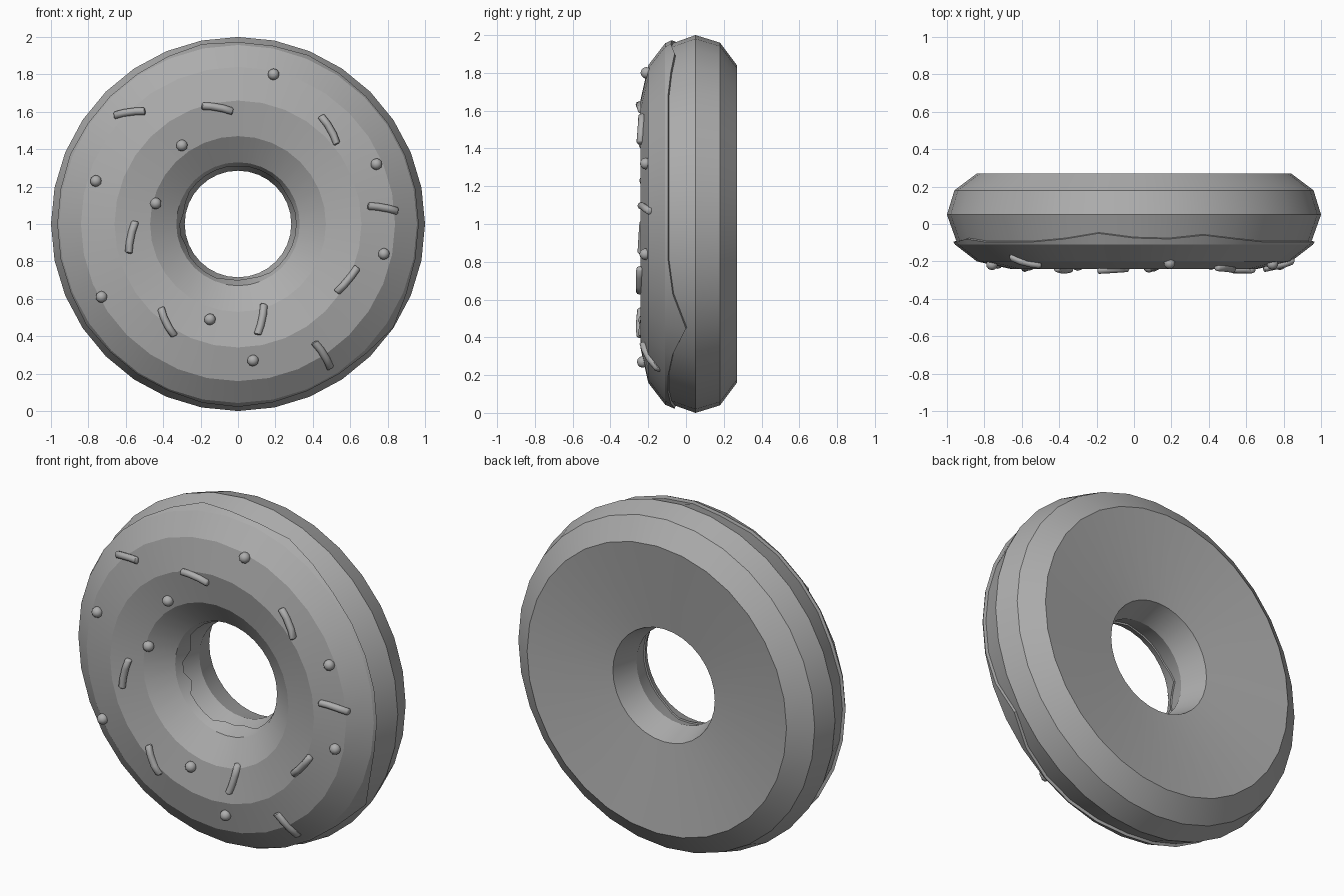
import bpy, bmesh, math
from mathutils import Vector

if "Cube" in bpy.data.objects:
    bpy.data.objects.remove(bpy.data.objects["Cube"])

SEG = 32

# One mid-dark grey for every part
GREY = bpy.data.materials.new("dark_grey")
GREY.diffuse_color = (0.42, 0.42, 0.42, 1)
GREY.use_nodes = True
GREY.node_tree.nodes["Principled BSDF"].inputs["Base Color"].default_value = GREY.diffuse_color


def finish(name, bm, angle):
    me = bpy.data.meshes.new(name)
    bm.to_mesh(me)
    bm.free()
    me.materials.append(GREY)
    ob = bpy.data.objects.new(name, me)
    bpy.context.collection.objects.link(ob)
    bpy.ops.object.select_all(action='DESELECT')
    ob.select_set(True)
    bpy.context.view_layer.objects.active = ob
    bpy.ops.object.shade_smooth_by_angle(angle=math.radians(angle))
    return ob


def ring_mesh(name, profile_at):
    """Revolve a closed (radius, y) profile, which may vary per step, around the y axis."""
    bm = bmesh.new()
    rings = []
    for k in range(SEG):
        a = 2 * math.pi * k / SEG
        rings.append([bm.verts.new((r * math.cos(a), y, 1 + r * math.sin(a)))
                      for r, y in profile_at(k)])
    n = len(rings[0])
    for k in range(SEG):
        p, q = rings[k], rings[(k + 1) % SEG]
        for i in range(n):
            j = (i + 1) % n
            bm.faces.new((p[i], p[j], q[j], q[i]))
    bmesh.ops.recalc_face_normals(bm, faces=bm.faces)
    return finish(name, bm, 18)


# Dough: squashed ring with a nearly flat, slightly dished back
DOUGH = [(0.285, 0.05), (0.325, -0.08), (0.47, -0.18), (0.65, -0.22), (0.83, -0.18),
         (0.95, -0.09), (1.0, 0.05), (0.96, 0.18), (0.84, 0.27), (0.33, 0.205)]
ring_mesh("dough", lambda k: DOUGH)

# Icing: front shell with uneven drips on its outer and inner edges
TOP = [(0.33, -0.11), (0.47, -0.205), (0.66, -0.24), (0.84, -0.20), (0.957, -0.11)]
OUTER = {-3: 0.0, -2: -0.07, -4: -0.07, 5: -0.08, 6: -0.06, 7: -0.08, 8: -0.075,
         9: -0.05, 10: -0.08, -8: -0.06, -9: -0.07, -7: -0.08, 14: -0.08, -13: -0.07}
INNER = {-8: -0.03, -7: -0.02, -6: -0.04, -9: -0.03, -14: -0.03, 15: -0.02, 14: -0.04,
         3: -0.04, 2: -0.05, 8: -0.05}


def icing_profile(k):
    s = k if k <= SEG // 2 else k - SEG
    yo, yi = OUTER.get(s, -0.095), INNER.get(s, -0.065)
    ro, ri = 0.968 + (yo + 0.09) * 0.33, 0.311 - (yi + 0.065) * 0.31
    return ([(ri + 0.04, yi + 0.008), (ri, yi)] + TOP +
            [(ro, yo), (ro - 0.04, yo + 0.012)])


ring_mesh("icing", icing_profile)


def on_icing(x, z, lift):
    """Point lifted slightly in front of the icing surface."""
    r = math.hypot(x, z - 1)
    for (r0, y0), (r1, y1) in zip(TOP, TOP[1:]):
        if r <= r1:
            y = y0 + (y1 - y0) * (r - r0) / (r1 - r0)
            break
    return Vector((x, y - lift, z))


# Round sprinkles
DOTS = [(0.19, 1.80), (-0.30, 1.42), (-0.44, 1.11), (-0.76, 1.23), (0.74, 1.32),
        (0.78, 0.84), (-0.73, 0.61), (-0.15, 0.49), (0.08, 0.27)]
for i, (x, z) in enumerate(DOTS):
    bm = bmesh.new()
    bmesh.ops.create_icosphere(bm, subdivisions=2, radius=0.031)
    bmesh.ops.translate(bm, verts=bm.verts, vec=on_icing(x, z, 0.006))
    finish(f"round_sprinkle_{i + 1}", bm, 40)

# Long sprinkles: x, z, angle, half length, bend
STICKS = [(-0.58, 1.595, 8, 0.085, 0.008), (-0.11, 1.62, -10, 0.085, 0.008),
          (0.49, 1.505, -60, 0.088, 0.010), (0.775, 1.085, -10, 0.083, 0.006),
          (-0.57, 0.93, 78, 0.088, 0.008), (0.585, 0.70, 50, 0.088, -0.006),
          (-0.38, 0.475, -64, 0.085, -0.010), (0.125, 0.49, 78, 0.085, -0.008),
          (0.455, 0.30, -58, 0.085, 0.010)]


def stick(name, x, z, deg, half, bend):
    a = math.radians(deg)
    d, n = (math.cos(a), math.sin(a)), (-math.sin(a), math.cos(a))
    bm = bmesh.new()
    rings = []
    for t, rad in [(-1, 0.012), (-0.93, 0.02), (-0.35, 0.02), (0.35, 0.02),
                   (0.93, 0.02), (1, 0.012)]:
        u, v = t * half, bend * (0.5 - t * t)
        c = on_icing(x + d[0] * u + n[0] * v, z + d[1] * u + n[1] * v, 0.007)
        rings.append([bm.verts.new(c + Vector((n[0] * math.cos(w), -math.sin(w),
                                               n[1] * math.cos(w))) * rad)
                      for w in [2 * math.pi * j / 8 for j in range(8)]])
    for p, q in zip(rings, rings[1:]):
        for j in range(8):
            bm.faces.new((p[j], p[(j + 1) % 8], q[(j + 1) % 8], q[j]))
    bm.faces.new(rings[0])
    bm.faces.new(rings[-1])
    bmesh.ops.recalc_face_normals(bm, faces=bm.faces)
    finish(name, bm, 50)


for i, s in enumerate(STICKS):
    stick(f"long_sprinkle_{i + 1}", *s)
